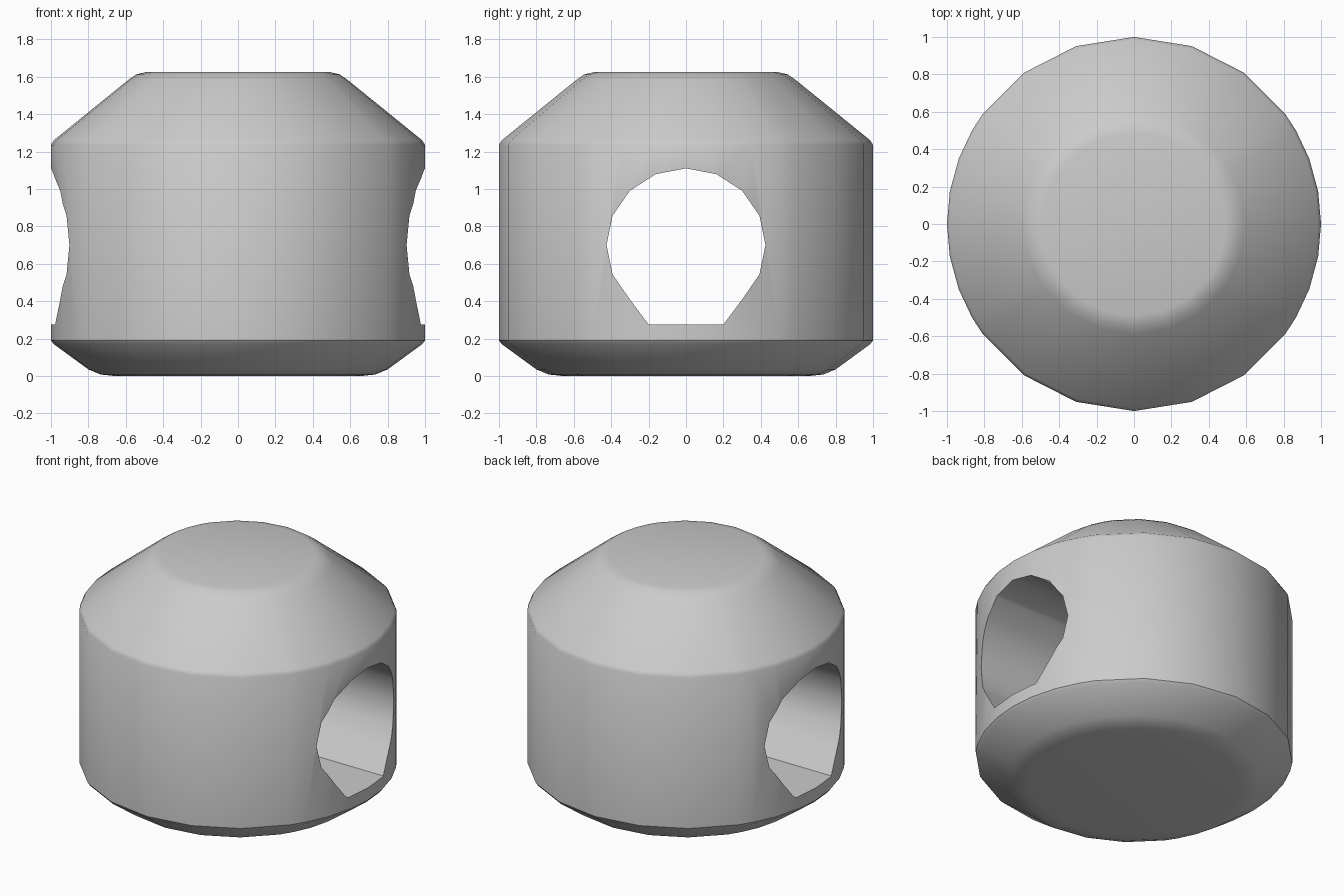
import bpy, bmesh
from math import cos, sin, radians, pi

if "Cube" in bpy.data.objects:
    bpy.data.objects.remove(bpy.data.objects["Cube"])


def make_object(name, bm):
    bmesh.ops.recalc_face_normals(bm, faces=bm.faces)
    mesh = bpy.data.meshes.new(name)
    bm.to_mesh(mesh)
    bm.free()
    obj = bpy.data.objects.new(name, mesh)
    bpy.context.collection.objects.link(obj)
    return obj


def loft(name, rings):
    """Bridge successive closed rings of points and cap both ends."""
    bm = bmesh.new()
    rows = [[bm.verts.new(p) for p in ring] for ring in rings]
    n = len(rows[0])
    for a, b in zip(rows, rows[1:]):
        for i in range(n):
            j = (i + 1) % n
            bm.faces.new((a[i], a[j], b[j], b[i]))
    bm.faces.new(rows[0])
    bm.faces.new(rows[-1])
    return make_object(name, bm)


# Barrel body: revolved profile, 18 degree steps with extra columns beside the holes
profile = [(0.66, 0.0), (0.735, 0.008), (0.80, 0.035), (0.985, 0.17), (1.0, 0.19),
           (1.0, 1.235), (0.985, 1.26), (0.59, 1.58), (0.545, 1.612), (0.49, 1.625)]
quarter = [0, 10, 20.5, 30, 36, 54, 72, 90]
half = quarter + [180 - a for a in reversed(quarter[:-1])]
angles = [radians(a) for a in half + [a + 180 for a in half[1:-1]]]
body = loft("bead_body", [[(r * cos(a), r * sin(a), z) for a in angles] for r, z in profile])

# Tunnel along x: 16-sided circle with a flat floor
floor_z, centre_z = 0.275, 0.70
arc = [(0.425 * cos(k * pi / 8), centre_z + 0.41 * sin(k * pi / 8)) for k in range(-2, 11)]
outline = arc + [(-0.20, floor_z), (0.20, floor_z)]
cutter = loft("tunnel_cutter", [[(x, y, z) for y, z in outline] for x in (-1.5, 1.5)])
cutter.hide_render = True

cut = body.modifiers.new("tunnel", "BOOLEAN")
cut.operation = "DIFFERENCE"
cut.solver = "EXACT"
cut.object = cutter

bpy.ops.object.select_all(action="DESELECT")
body.select_set(True)
bpy.context.view_layer.objects.active = body
bpy.ops.object.modifier_apply(modifier=cut.name)
bpy.data.objects.remove(cutter)
bpy.ops.object.shade_smooth_by_angle(angle=radians(35))
